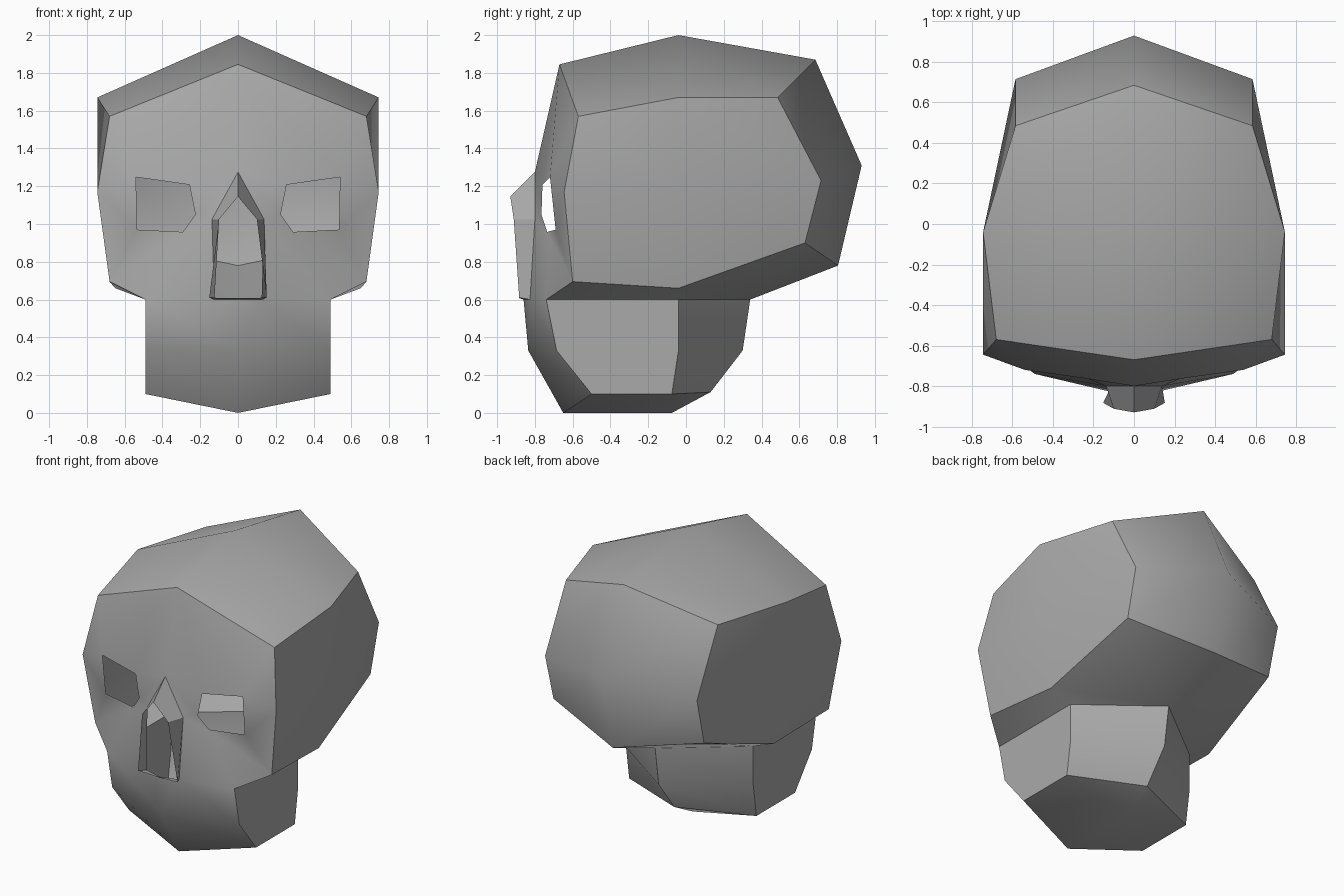
import bpy
import bmesh

cube = bpy.data.objects.get("Cube")
if cube:
    bpy.data.objects.remove(cube, do_unlink=True)

bone = bpy.data.materials.new("grey_bone")
bone.use_nodes = True
COLOUR = (0.4, 0.4, 0.4, 1)
bone.diffuse_color = COLOUR
bone.node_tree.nodes["Principled BSDF"].inputs["Base Color"].default_value = COLOUR

# Landmarks on the left half and the centre line
points = dict(
    # upper braincase
    brow_mid=(0, -.67, 1.845), brow_corner=(.68, -.57, 1.57),
    crown=(0, -.04, 2), crown_side=(.745, -.04, 1.67),
    rear_top=(0, .685, 1.87), rear_corner=(.585, .485, 1.67),
    # sides, rear and base
    temple=(.745, -.645, 1.17), ear=(.745, -.04, 1.18),
    rear_side=(.585, .715, 1.23), rear_centre=(0, .93, 1.31),
    rear_low=(.58, .63, .9), nape=(0, .805, .78),
    cheek=(.68, -.6, .695), base_side=(.65, -.04, .66),
)
points.update(
    # eye opening
    eye_outer_top=(.54, -.72, 1.248), eye_inner_top=(.257, -.76, 1.208),
    eye_inner=(.226, -.765, 1.05), eye_inner_low=(.292, -.735, .958),
    eye_outer_low=(.535, -.69, .97),
    # nose root and rim
    nose_top=(0, -.8, 1.275), nose_side=(.138, -.8, 1.025), nose_foot=(.125, -.826, .6),
    rim_top=(0, -.93, 1.145), rim_side=(.1, -.912, 1.025), rim_foot=(.152, -.883, .61),
    rim_low=(0, -.885, .608),
)
points.update(
    # jaw
    lip=(0, -.86, .6), lip_corner=(.49, -.74, .6),
    mouth=(0, -.835, .33), mouth_corner=(.49, -.685, .33),
    chin=(0, -.65, 0), chin_corner=(.49, -.5, .1),
    hinge=(.49, -.04, .6), hinge_mid=(.49, -.04, .33), hinge_low=(.49, -.075, .1),
    throat=(0, .34, .6), throat_mid=(0, .3, .33), throat_low=(0, .13, .11),
    jaw_floor=(0, -.075, 0),
)


def build_part(name, panels, split=()):
    """Build both halves of a shell; panels are smooth inside, sharp between."""
    bm = bmesh.new()
    verts, panel_of = {}, {}

    def vert(key, side):
        x, y, z = points[key]
        spot = (key, side if x else 0)
        if spot not in verts:
            verts[spot] = bm.verts.new((x * side, y, z))
        return verts[spot]

    for panel, faces in panels.items():
        for side in (1, -1):
            for keys in faces:
                loop = [vert(k, side) for k in keys.split()]
                face = bm.faces.new(loop[::side])
                face.smooth = True
                panel_of[face] = (panel, side if panel in split else 0)
    for edge in bm.edges:
        edge.smooth = len({panel_of[f] for f in edge.link_faces}) < 2
    bmesh.ops.recalc_face_normals(bm, faces=bm.faces[:])
    mesh = bpy.data.meshes.new(name)
    bm.to_mesh(mesh)
    bm.free()
    mesh.materials.append(bone)
    obj = bpy.data.objects.new(name, mesh)
    bpy.context.collection.objects.link(obj)
    return obj


# Braincase: top, sides, rear and base
build_part("braincase", {
    "top": ["brow_mid brow_corner crown_side crown",
            "crown crown_side rear_corner rear_top"],
    "side": ["brow_corner temple ear crown_side",
             "temple cheek base_side ear",
             "crown_side ear rear_side rear_corner",
             "ear base_side rear_low rear_side"],
    "rear": ["rear_top rear_corner rear_side rear_centre",
             "rear_centre rear_side rear_low nape"],
    "base": ["cheek lip_corner hinge base_side",
             "base_side hinge throat rear_low",
             "rear_low throat nape"],
})

# Face: one smooth front from brow to chin, with open eyes and nose
build_part("face", {
    "front": ["brow_mid nose_top eye_inner_top",
              "brow_mid eye_inner_top eye_outer_top",
              "brow_mid eye_outer_top brow_corner",
              "brow_corner eye_outer_top temple",
              "temple eye_outer_top eye_outer_low",
              "temple eye_outer_low cheek",
              "cheek eye_outer_low eye_inner_low",
              "cheek eye_inner_low lip_corner",
              "lip_corner eye_inner_low nose_side",
              "lip_corner nose_side nose_foot",
              "eye_inner_low eye_inner nose_side",
              "eye_inner nose_top nose_side",
              "eye_inner eye_inner_top nose_top",
              "nose_foot mouth mouth_corner lip_corner",
              "nose_foot lip mouth",
              "mouth chin chin_corner mouth_corner"],
})

# Nose: a flared, open rim
build_part("nose", {
    "bridge": ["nose_top rim_top rim_side nose_side"],
    "wall": ["nose_side rim_side rim_foot nose_foot"],
    "sill": ["nose_foot rim_foot rim_low lip"],
}, split=("bridge", "wall"))

# Jaw: sides, rear and underside
build_part("jaw", {
    "side": ["lip_corner mouth_corner hinge_mid hinge",
             "mouth_corner chin_corner hinge_low hinge_mid"],
    "rear": ["hinge hinge_mid throat_mid throat",
             "hinge_mid hinge_low throat_low throat_mid"],
    "underside": ["chin jaw_floor hinge_low chin_corner",
                  "jaw_floor throat_low hinge_low"],
}, split=("rear",))
